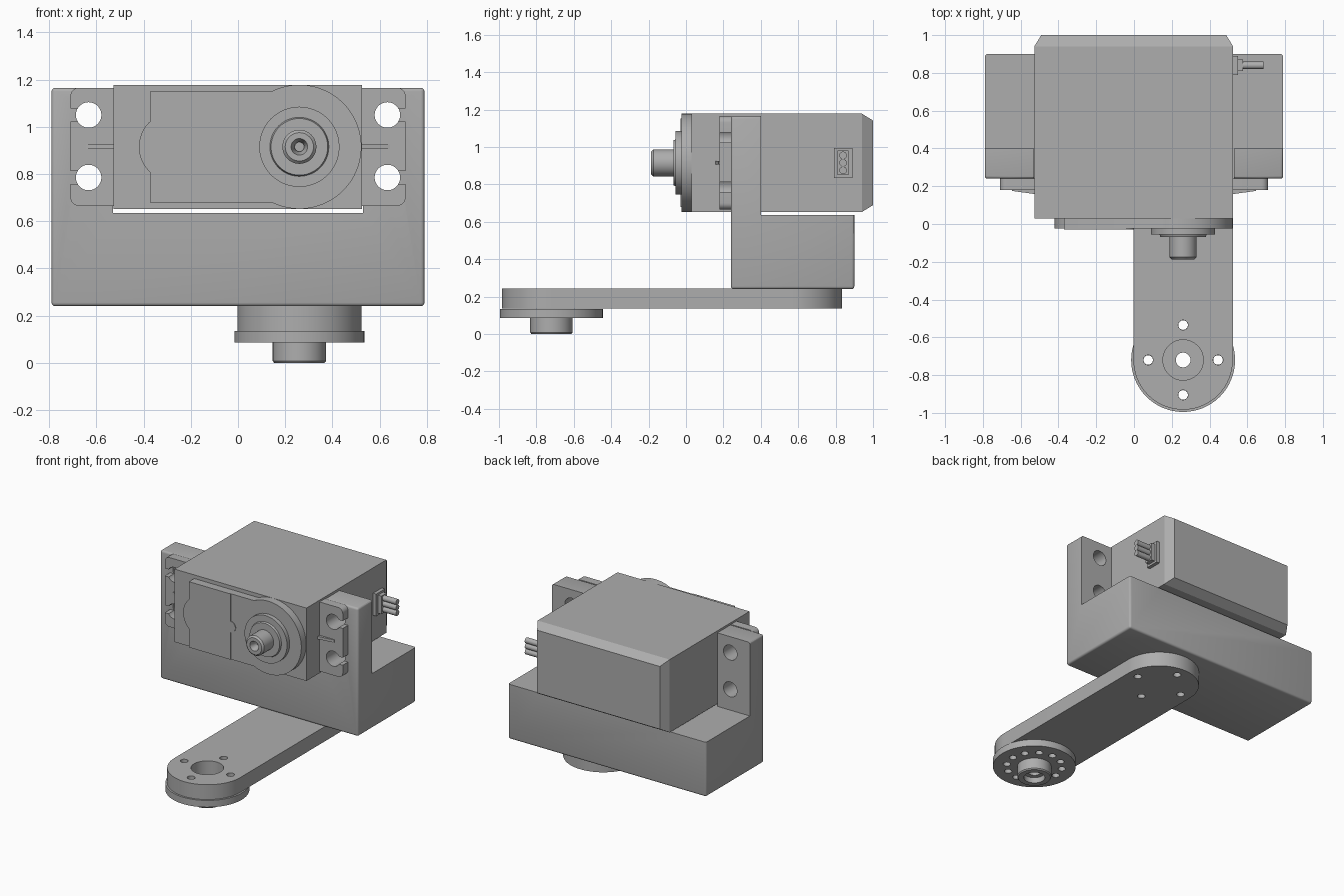
import bpy, bmesh
from math import sin, cos, pi, radians

cube = bpy.data.objects.get("Cube")
if cube:
    bpy.data.objects.remove(cube, do_unlink=True)

grey = bpy.data.materials.new("light grey plastic")
grey.use_nodes = True
grey.diffuse_color = (0.42, 0.42, 0.42, 1)
grey.node_tree.nodes["Principled BSDF"].inputs["Base Color"].default_value = (0.42, 0.42, 0.42, 1)


def place(u, v, w, axis):
    """Profile point (u, v) at distance w along an axis."""
    return {"x": (w, u, v), "y": (u, w, v), "z": (u, v, w)}[axis]


def finish(name, bm):
    bmesh.ops.recalc_face_normals(bm, faces=bm.faces)
    mesh = bpy.data.meshes.new(name)
    bm.to_mesh(mesh)
    bm.free()
    mesh.materials.append(grey)
    ob = bpy.data.objects.new(name, mesh)
    bpy.context.collection.objects.link(ob)
    return ob


def prism(name, points, axis, start, end):
    bm = bmesh.new()
    a = [bm.verts.new(place(u, v, start, axis)) for u, v in points]
    b = [bm.verts.new(place(u, v, end, axis)) for u, v in points]
    bm.faces.new(a)
    bm.faces.new(b)
    for i in range(len(a)):
        j = (i + 1) % len(a)
        bm.faces.new((a[i], a[j], b[j], b[i]))
    return finish(name, bm)


def box(name, x0, x1, y0, y1, z0, z1):
    return prism(name, [(x0, y0), (x1, y0), (x1, y1), (x0, y1)], "z", z0, z1)


def arc(cu, cv, r, a0=0, a1=352.5, n=48):
    angles = [radians(a0 + (a1 - a0) * i / (n - 1)) for i in range(n)]
    return [(cu + r * cos(a), cv + r * sin(a)) for a in angles]


def rod(name, cu, cv, r, axis, start, end):
    return prism(name, arc(cu, cv, r), axis, start, end)


def lathe(name, cu, cv, axis, profile, n=48):
    """Turn a closed (radius, distance) loop around an axis."""
    bm = bmesh.new()
    rings = [[bm.verts.new(place(cu + r * cos(2 * pi * i / n), cv + r * sin(2 * pi * i / n), w, axis))
              for i in range(n)] for r, w in profile]
    for k, ring in enumerate(rings):
        nxt = rings[(k + 1) % len(rings)]
        for i in range(n):
            j = (i + 1) % n
            bm.faces.new((ring[i], ring[j], nxt[j], nxt[i]))
    return finish(name, bm)


def bake(ob):
    deps = bpy.context.evaluated_depsgraph_get()
    mesh = bpy.data.meshes.new_from_object(ob.evaluated_get(deps))
    ob.modifiers.clear()
    ob.data = mesh


def cut(ob, cutters):
    for c in cutters:
        mod = ob.modifiers.new("cut", "BOOLEAN")
        mod.operation, mod.solver, mod.object = "DIFFERENCE", "EXACT", c
    bake(ob)
    for c in cutters:
        bpy.data.objects.remove(c, do_unlink=True)


def bevel(ob, width, segments):
    mod = ob.modifiers.new("bevel", "BEVEL")
    mod.width, mod.segments = width, segments
    bake(ob)


SX, SZ = 0.26, 0.915          # output shaft centre
HOLES = (1.05, 0.785)         # screw hole heights
EX, EY, BY = 0.26, -0.72, 0.57  # arm end centres

# Bracket: base block with two upright ears
bracket = box("bracket", -0.79, 0.79, 0.24, 0.9, 0.24, 1.165)
bevel(bracket, 0.015, 3)
cut(bracket, [box("c", -1, 1, 0.4, 1.2, 0.635, 1.4), box("c", -0.53, 0.53, 0, 1.2, 0.635, 1.4)]
    + [rod("c", s * 0.633, z, 0.054, "y", 0.1, 0.5) for s in (-1, 1) for z in HOLES])

# Servo case with a chamfered back
case = box("servo_case", -0.528, 0.525, 0.03, 1.0, 0.652, 1.178)
bm = bmesh.new()
bm.from_mesh(case.data)
back = [f for f in bm.faces if f.calc_center_median().y > 0.99]
for v in back[0].verts:
    v.co.x *= 0.93
    v.co.z = SZ + (v.co.z - SZ) * 0.86
low = bmesh.ops.bisect_plane(bm, geom=bm.verts[:] + bm.edges[:] + bm.faces[:],
                             plane_co=(0, 0.94, 0), plane_no=(0, 1, 0))
for v in bm.verts:
    if 0.9 < v.co.y < 0.97:
        v.co.x = 0.525 if v.co.x > 0 else -0.528
        v.co.z = 1.178 if v.co.z > SZ else 0.652
bm.to_mesh(case.data)
bm.free()

# Mounting flanges with slotted screw holes, and their ribs
for s, side in ((1, "left"), (-1, "right")):
    outline = [(0.5, 0.665)] + arc(0.675, 0.7, 0.035, -90, 0, 8) \
        + arc(0.675, 1.13, 0.035, 0, 90, 8) + [(0.5, 1.165)]
    flange = prism(side + "_flange", [(s * u, v) for u, v in outline], "y", 0.18, 0.242)
    cutters = []
    for z in HOLES:
        cutters.append(rod("c", s * 0.633, z, 0.054, "y", 0.1, 0.3))
        x0, x1 = sorted((s * 0.633, s * 0.8))
        cutters.append(box("c", x0, x1, 0.1, 0.3, z - 0.027, z + 0.027))
    cut(flange, cutters)
    prism(side + "_rib", [(s * 0.5, 0.155), (s * 0.645, 0.175), (s * 0.645, 0.2), (s * 0.5, 0.2)],
          "z", SZ - 0.01, SZ + 0.01)

# Gear cover: round end, straight body and a small lobe
cover = arc(SX, SZ, 0.263, -116, 116, 48) + [(-0.37, SZ + 0.237)] \
    + arc(-0.274, SZ, 0.146, 131, 229, 16) + [(-0.37, SZ - 0.237)]
prism("gear_cover", cover, "y", -0.025, 0.04)
panel = [(-0.37, SZ - 0.237), (-0.04, SZ - 0.237)] + arc(-0.04, SZ, 0.04, -90, 90, 16) \
    + [(-0.04, SZ + 0.237), (-0.37, SZ + 0.237)]
prism("cover_panel", panel, "y", -0.03, -0.02)

# Output boss and hollow shaft
lathe("shaft_boss", SX, SZ, "y", [(0.03, 0), (0.17, 0), (0.17, -0.055), (0.125, -0.055),
                                  (0.12, -0.068), (0.03, -0.068)])
lathe("output_shaft", SX, SZ, "y", [(0.035, -0.06), (0.072, -0.06), (0.072, -0.175), (0.06, -0.187),
                                    (0.035, -0.187), (0.02, -0.14), (0.02, -0.06)])
rod("shaft_core", SX, SZ, 0.025, "y", -0.13, -0.05)

# Cable connector and three leads
box("connector_base", 0.51, 0.55, 0.79, 0.89, 0.835, 0.995)
box("connector_step", 0.54, 0.578, 0.81, 0.87, 0.85, 0.98)
for i in (-1, 0, 1):
    rod("lead", 0.84, SZ + i * 0.04, 0.02, "x", 0.57, 0.685)

# Swing arm with a bore and bolt holes at both ends
arm = prism("arm", arc(EX, EY, 0.263, 180, 360, 48) + arc(EX, BY, 0.263, 0, 180, 48), "z", 0.135, 0.242)
DIRS = [(0.185, 0), (-0.185, 0), (0, 0.185), (0, -0.185)]
cut(arm, [rod("c", EX, EY, 0.107, "z", 0, 0.5)]
    + [rod("c", EX + dx, cy + dy, 0.026, "z", 0, 0.5) for cy in (EY, BY) for dx, dy in DIRS])

# Pivot disc with a ring of holes
disc = lathe("pivot_disc", EX, EY, "z", [(0.039, 0.085), (0.275, 0.085), (0.275, 0.134), (0.039, 0.134)], 64)
cut(disc, [rod("c", EX + 0.185 * cos(pi * i / 6), EY + 0.185 * sin(pi * i / 6), 0.025, "z", 0, 0.3)
           for i in range(12)])

# Pivot hub below the disc
lathe("pivot_hub", EX, EY, "z", [(0.07, 0), (0.107, 0), (0.113, 0.008), (0.113, 0.09), (0.039, 0.09),
                                 (0.039, 0.04), (0.07, 0.04)])

# Smooth the round surfaces, keep the edges sharp
bpy.ops.object.select_all(action="DESELECT")
for ob in bpy.context.collection.objects:
    if ob.type == "MESH":
        ob.select_set(True)
        bpy.context.view_layer.objects.active = ob
bpy.ops.object.shade_smooth_by_angle(angle=radians(30))
